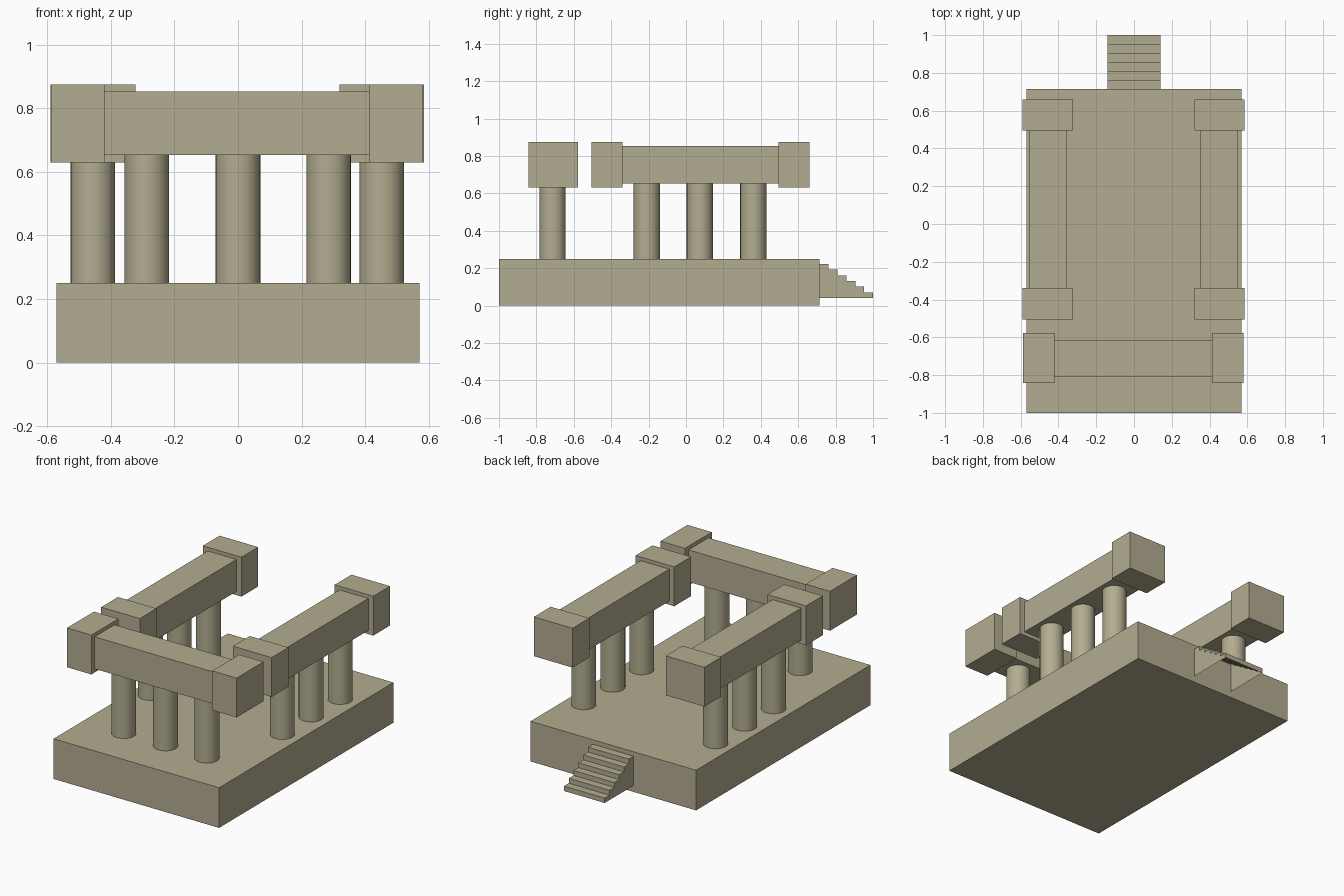
import bpy, bmesh

if "Cube" in bpy.data.objects:
    bpy.data.objects.remove(bpy.data.objects["Cube"])

stone = bpy.data.materials.new("sandstone")
stone.diffuse_color = (0.45, 0.415, 0.28, 1)
stone.use_nodes = True
stone.node_tree.nodes["Principled BSDF"].inputs["Base Color"].default_value = stone.diffuse_color


def make_object(name, bm):
    mesh = bpy.data.meshes.new(name)
    bm.to_mesh(mesh)
    bm.free()
    mesh.materials.append(stone)
    obj = bpy.data.objects.new(name, mesh)
    bpy.context.collection.objects.link(obj)
    return obj


def box(name, x, y, z):
    bm = bmesh.new()
    bmesh.ops.create_cube(bm, size=1)
    for v in bm.verts:
        v.co = [r[0] if c < 0 else r[1] for c, r in zip(v.co, (x, y, z))]
    return make_object(name, bm)


def column(name, x, y, r=0.07, z0=0.25, z1=0.655):
    bm = bmesh.new()
    bmesh.ops.create_cone(bm, cap_ends=True, segments=32,
                          radius1=r, radius2=r, depth=z1 - z0)
    obj = make_object(name, bm)
    obj.location = (x, y, (z0 + z1) / 2)
    bpy.ops.object.select_all(action='DESELECT')
    obj.select_set(True)
    bpy.context.view_layer.objects.active = obj
    bpy.ops.object.shade_smooth_by_angle()


BEAM_Z = (0.653, 0.852)
BLOCK_Z = (0.63, 0.875)

# Platform
box("platform", (-0.57, 0.57), (-1, 0.715), (0, 0.25))

# Front colonnade: columns, lintel and end blocks
for i, x in enumerate((-0.287, 0, 0.285)):
    column(f"front_column_{i + 1}", x, -0.713)
box("front_lintel", (-0.42, 0.412), (-0.81, -0.613), BEAM_Z)
box("front_block_left", (-0.588, -0.42), (-0.842, -0.577), BLOCK_Z)
box("front_block_right", (0.412, 0.58), (-0.842, -0.577), BLOCK_Z)

# Side colonnades
for side, cx in (("left", -0.456), ("right", 0.452)):
    for i, y in enumerate((-0.21, 0.074, 0.36)):
        column(f"{side}_column_{i + 1}", cx, y)
    box(f"{side}_lintel", (cx - 0.099, cx + 0.099), (-0.34, 0.495), BEAM_Z)
    for end, y in (("front", (-0.505, -0.34)), ("back", (0.495, 0.66))):
        box(f"{side}_block_{end}", (cx - 0.133, cx + 0.133), y, BLOCK_Z)

# Back staircase: thin stepped shell, open underneath
STEPS, Y0, Y1, Z0, Z1, W = 6, 0.715, 1.0, 0.04, 0.222, 0.14
run, rise = (Y1 - Y0) / STEPS, (Z1 - Z0) / STEPS
bm = bmesh.new()


def quad(*points):
    bm.faces.new([bm.verts.new(p) for p in points])


for i in range(STEPS):
    y0, y1 = Y0 + run * i, Y0 + run * (i + 1)
    z = Z1 - rise * i
    quad((-W, y0, z), (W, y0, z), (W, y1, z), (-W, y1, z))
    quad((-W, y1, z), (W, y1, z), (W, y1, z - rise), (-W, y1, z - rise))
    quad((W, y0, Z0), (W, y1, Z0), (W, y1, z), (W, y0, z))
    quad((-W, y0, z), (-W, y1, z), (-W, y1, Z0), (-W, y0, Z0))
bmesh.ops.remove_doubles(bm, verts=bm.verts, dist=0.0005)
make_object("staircase", bm)
